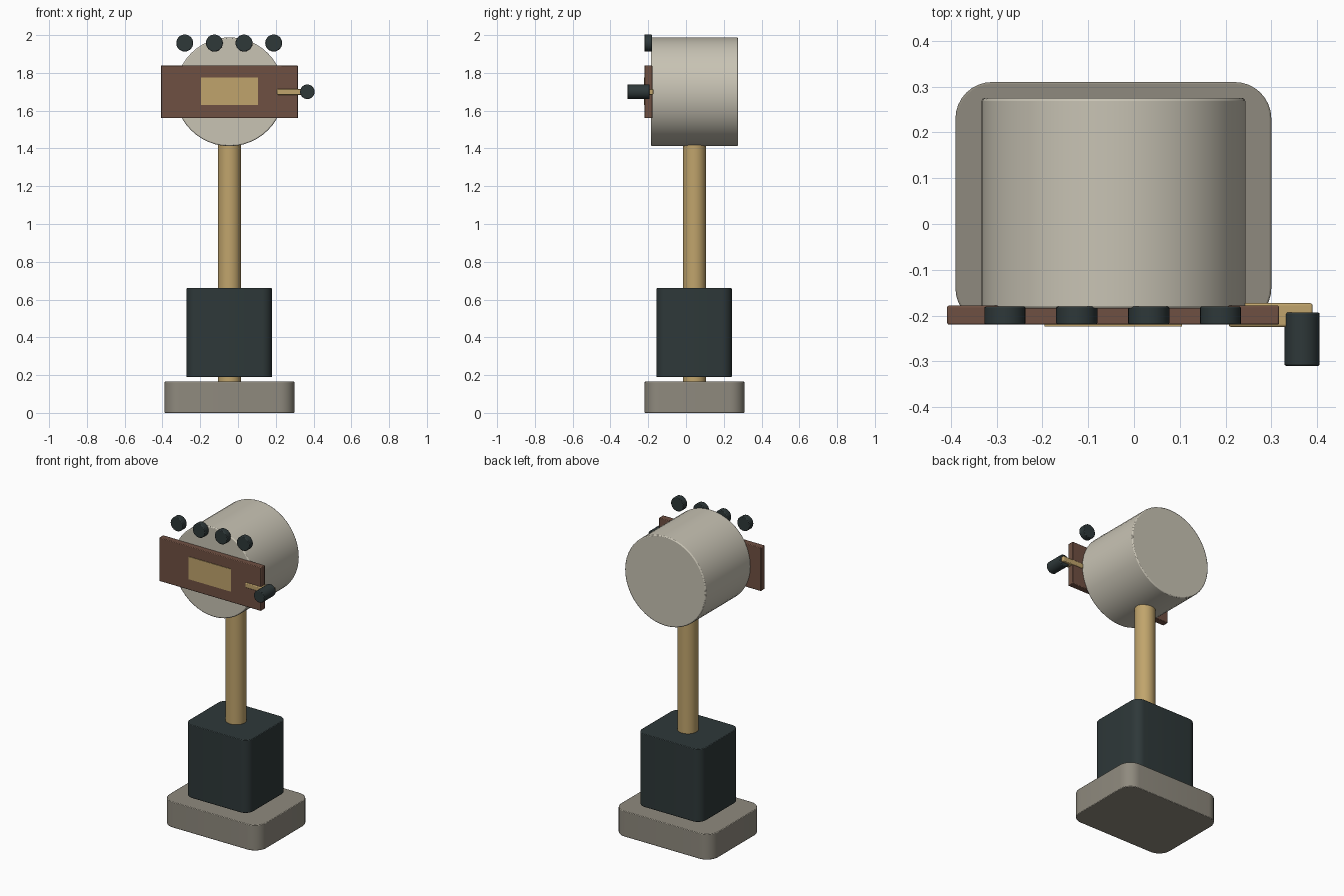
import bpy, bmesh, math
from mathutils import Matrix

if "Cube" in bpy.data.objects:
    bpy.data.objects.remove(bpy.data.objects["Cube"])


def srgb(r, g, b):
    return tuple(((c / 255 + 0.055) / 1.055) ** 2.4 for c in (r, g, b)) + (1,)


def material(name, rgb):
    m = bpy.data.materials.new(name)
    m.diffuse_color = srgb(*rgb)
    m.use_nodes = True
    m.node_tree.nodes["Principled BSDF"].inputs["Base Color"].default_value = m.diffuse_color
    return m


IVORY = material("ivory", (200, 195, 180))
STONE = material("stone grey", (143, 138, 126))
GOLD = material("pale wood", (192, 164, 108))
DARK = material("dark slate", (46, 56, 57))
BROWN = material("brown wood", (111, 80, 66))


def finish(name, bm, mat, bevel):
    me = bpy.data.meshes.new(name)
    bm.to_mesh(me)
    bm.free()
    ob = bpy.data.objects.new(name, me)
    bpy.context.collection.objects.link(ob)
    me.materials.append(mat)
    if bevel:
        b = ob.modifiers.new("soft_edges", "BEVEL")
        b.width, b.segments, b.limit_method = bevel, 2, "ANGLE"
        b.angle_limit = math.radians(40)
    bpy.context.view_layer.objects.active = ob
    ob.select_set(True)
    bpy.ops.object.shade_smooth_by_angle(angle=math.radians(35))
    ob.select_set(False)
    return ob


def box(name, x, y, z, mat, corner=0, bevel=0.004):
    """Box from (min, max) ranges, with optional rounded vertical corners."""
    bm = bmesh.new()
    bmesh.ops.create_cube(bm, size=1)
    for v in bm.verts:
        v.co = [(lo + hi) / 2 + c * (hi - lo) for c, (lo, hi) in zip(v.co, (x, y, z))]
    if corner:
        up = [e for e in bm.edges if abs(e.verts[0].co.z - e.verts[1].co.z) > 0.01]
        bmesh.ops.bevel(bm, geom=up, offset=corner, segments=8, profile=0.5, affect="EDGES")
    return finish(name, bm, mat, bevel)


def cylinder(name, center, r, length, axis, mat, sides=32, bevel=0.004):
    bm = bmesh.new()
    rot = {"Z": Matrix(), "Y": Matrix.Rotation(math.pi / 2, 4, "X")}[axis]
    bmesh.ops.create_cone(bm, cap_ends=True, segments=sides, radius1=r, radius2=r,
                          depth=length, matrix=Matrix.Translation(center) @ rot)
    return finish(name, bm, mat, bevel)


CX, CY = -0.045, 0.045

# Stand: foot, weight block and post
box("foot", (-0.39, 0.30), (-0.22, 0.31), (0, 0.165), STONE, corner=0.08)
box("weight_block", (-0.273, 0.18), (-0.157, 0.243), (0.19, 0.66), DARK, corner=0.055)
cylinder("post", (CX, CY, 0.78), 0.061, 1.34, "Z", GOLD, bevel=0)

# Drum head
cylinder("drum", (CX, CY, 1.70), 0.288, 0.46, "Y", IVORY, sides=48, bevel=0.006)

# Front board and its plate
box("board", (-0.408, 0.317), (-0.22, -0.178), (1.56, 1.84), BROWN)
box("plate", (-0.195, 0.105), (-0.2235, -0.216), (1.63, 1.775), GOLD, bevel=0)

# Row of knobs over the board
for i in range(4):
    cylinder(f"knob_{i + 1}", (-0.282 + 0.157 * i, -0.20, 1.958), 0.045, 0.04, "Y", DARK, sides=24)

# Side crank with grip
box("crank_arm", (0.207, 0.39), (-0.225, -0.173), (1.684, 1.716), GOLD, bevel=0.005)
cylinder("crank_grip", (0.367, -0.2515, 1.70), 0.0385, 0.117, "Y", DARK, sides=24)
